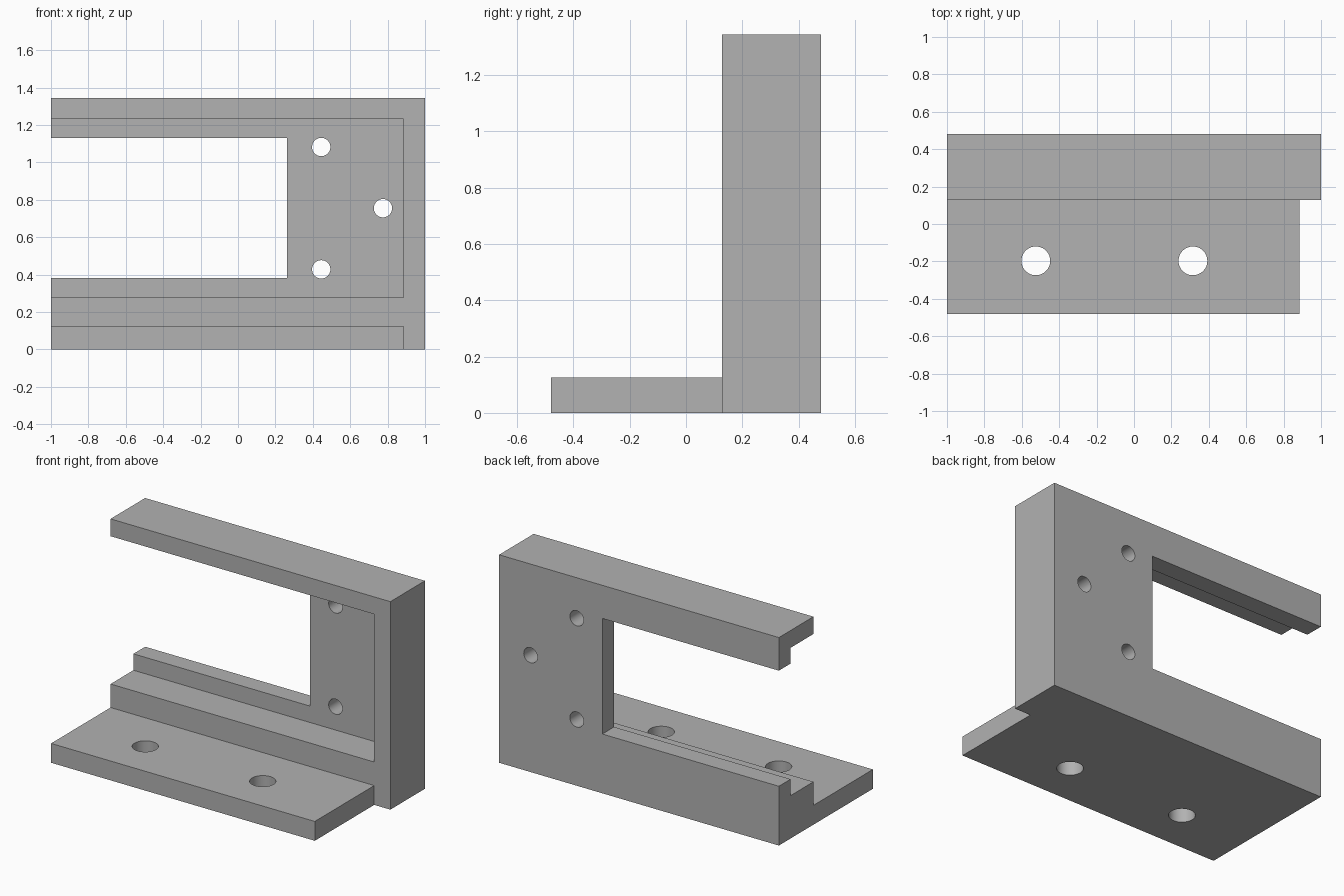
import bpy
import math

default_cube = bpy.data.objects.get("Cube")
if default_cube:
    bpy.data.objects.remove(default_cube, do_unlink=True)

# Main dimensions
BACK, FACE, WEB, FRONT = 0.48, 0.127, 0.36, -0.48
HEIGHT, BASE_TOP = 1.344, 0.125
INNER_X = 0.885
OUT = 0.2  # cutter overshoot

grey = bpy.data.materials.new("machined grey")
grey.use_nodes = True
grey.diffuse_color = (0.445, 0.445, 0.445, 1)
grey.node_tree.nodes["Principled BSDF"].inputs["Base Color"].default_value = grey.diffuse_color


def box(name, x, y, z):
    """Box spanning the given (low, high) ranges."""
    spans = (x, y, z)
    bpy.ops.mesh.primitive_cube_add(size=1, location=[(a + b) / 2 for a, b in spans])
    obj = bpy.context.object
    obj.name = name
    obj.scale = [b - a for a, b in spans]
    bpy.ops.object.transform_apply(location=False, rotation=False, scale=True)
    return obj


def drill(name, radius, location, along_y=False):
    """Round cutter along z, or along y."""
    bpy.ops.mesh.primitive_cylinder_add(
        vertices=48, radius=radius, depth=0.6, location=location,
        rotation=(math.pi / 2 if along_y else 0, 0, 0))
    obj = bpy.context.object
    obj.name = name
    return obj


def cut(target, cutter):
    """Subtract the cutter and remove it."""
    mod = target.modifiers.new(cutter.name, "BOOLEAN")
    mod.operation = "DIFFERENCE"
    mod.solver = "EXACT"
    mod.object = cutter
    bpy.ops.object.select_all(action="DESELECT")
    bpy.context.view_layer.objects.active = target
    target.select_set(True)
    bpy.ops.object.modifier_apply(modifier=mod.name)
    bpy.data.objects.remove(cutter, do_unlink=True)


# Solid blank, cut down to an upright plate on a forward foot
bracket = box("mounting_bracket", (-1, 1), (FRONT, BACK), (0, HEIGHT))
bracket.data.materials.append(grey)
cut(bracket, box("space_above_foot", (-1 - OUT, 1 + OUT), (FRONT - OUT, FACE), (BASE_TOP, HEIGHT + OUT)))
cut(bracket, box("foot_end_notch", (INNER_X, 1 + OUT), (FRONT - OUT, FACE), (-OUT, BASE_TOP + OUT)))

# Front recess leaving a thin web, then the open-ended window
cut(bracket, box("recess", (-1 - OUT, INNER_X), (FACE - OUT, WEB), (0.277, 1.232)))
cut(bracket, box("window", (-1 - OUT, 0.262), (WEB - OUT / 2, BACK + OUT), (0.383, 1.13)))

# Three holes in the web
for x, z in ((0.445, 1.082), (0.775, 0.755), (0.445, 0.428)):
    cut(bracket, drill("web_hole", 0.049, (x, 0.42, z), along_y=True))

# Two larger holes in the foot
for x in (-0.525, 0.315):
    cut(bracket, drill("foot_hole", 0.077, (x, -0.197, 0.06)))

bpy.ops.object.shade_smooth_by_angle(angle=math.radians(30))
